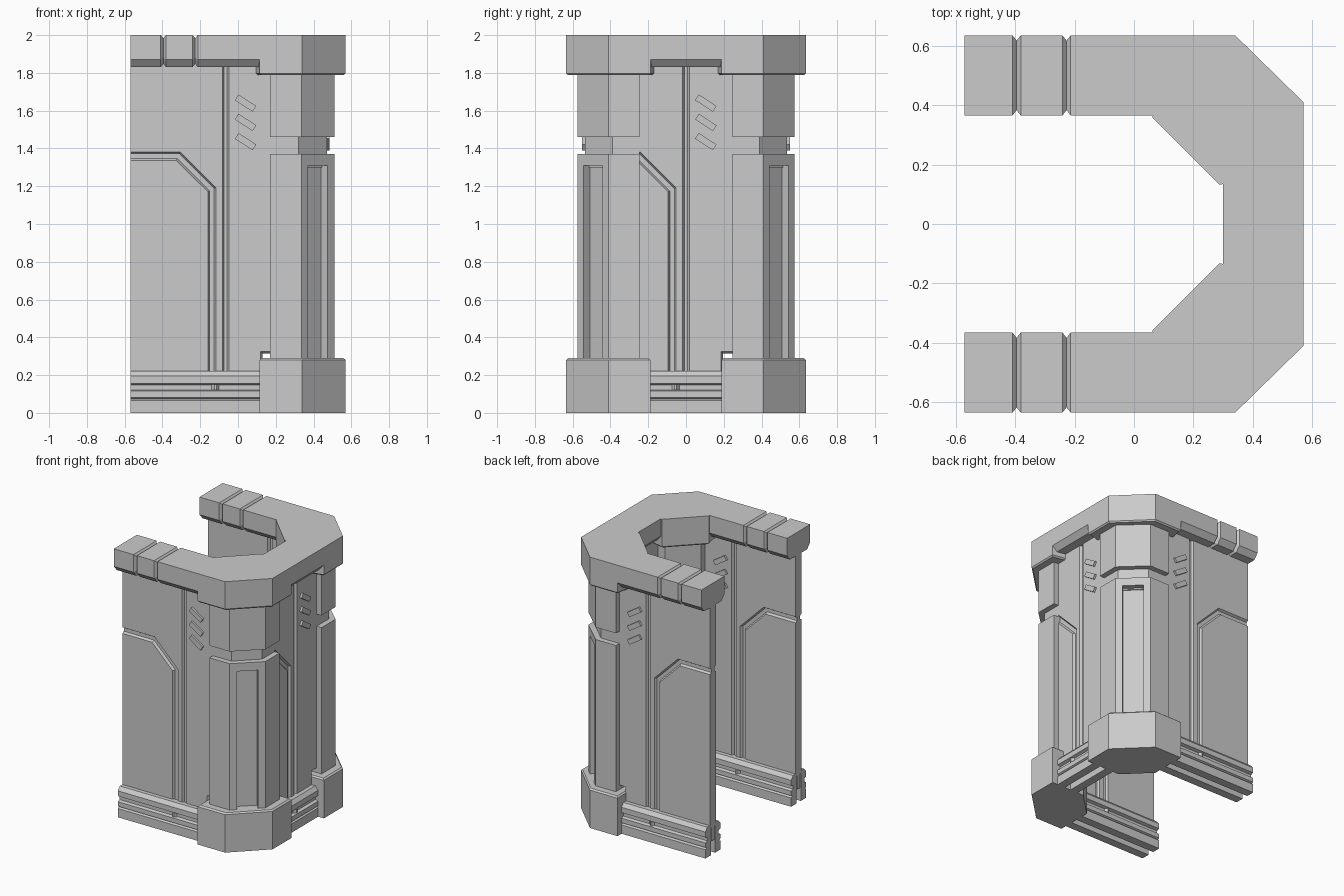
import bpy, bmesh, math
from mathutils import Vector

if "Cube" in bpy.data.objects:
    bpy.data.objects.remove(bpy.data.objects["Cube"])


def loft(name, rings):
    """Closed solid through rings of equal point count, with end caps."""
    bm = bmesh.new()
    vs = [[bm.verts.new(p) for p in r] for r in rings]
    n = len(vs[0])
    bm.faces.new(vs[0])
    bm.faces.new(vs[-1])
    for a, b in zip(vs, vs[1:]):
        for i in range(n):
            j = (i + 1) % n
            bm.faces.new((a[i], a[j], b[j], b[i]))
    bmesh.ops.recalc_face_normals(bm, faces=bm.faces)
    me = bpy.data.meshes.new(name)
    bm.to_mesh(me)
    bm.free()
    ob = bpy.data.objects.new(name, me)
    bpy.context.collection.objects.link(ob)
    return ob


def inset(pts, d, keep):
    """Mitred inset of a counter-clockwise outline; points at u == keep stay on that line."""
    out = []
    for i, p in enumerate(pts):
        p = Vector(p)
        e1 = (p - Vector(pts[i - 1])).normalized()
        e2 = (Vector(pts[(i + 1) % len(pts)]) - p).normalized()
        n1, n2 = Vector((-e1.y, e1.x)), Vector((-e2.y, e2.x))
        q = p + (n1 + n2) * (d / (1 + n1.dot(n2)))
        if abs(p.x - keep) < 1e-6:
            q.x = keep
        out.append(tuple(q))
    return out


def offset_hex(pts, d):
    c = sum((Vector(p) for p in pts), Vector((0, 0))) / len(pts)
    return [tuple(c + (Vector(p) - c) * (1 - d)) for p in pts]


CORE, FACE = 0.018, 0.035      # half thickness at groove bottom / at face


def wall(name, place, u0, u1, joints):
    """One wall, described by u (along), n (off the centre plane) and z."""
    # core slab, notched above the corner base
    outline = [(u0, .1), (.195, .1), (.195, .315), (.33, .315), (.33, 1.86), (u0, 1.86)]
    loft(name + "_core", [[place(u, n, z) for u, z in outline] for n in (-CORE, CORE)])
    k = max(u0, -.505)
    plates = {
        "lower_panel": [(u0, .2), (-.085, .2), (-.085, 1.175), (-.258, 1.347), (u0, 1.347)],
        "upper_plate": [(u0, 1.372), (-.246, 1.372), (-.062, 1.188), (-.062, .2),
                        (-.008, .2), (-.008, 1.86), (u0, 1.86)],
        "side_plate": [(.008, .2), (.195, .2), (.195, .315), (.33, .315), (.33, 1.86), (.008, 1.86)],
    }
    # end wall hides the start of its panel behind the corner pillar
    rail = [(.025, 0), (.088, 0), (.088, .065), (.072, .073), (.088, .081), (.088, .115),
            (.066, .122), (.066, .148), (.088, .156), (.088, .195), (.065, .222), (.025, .222)]
    for side, s in (("outer", 1), ("inner", -1)):
        for pname, pts in plates.items():
            loft(f"{name}_{side}_{pname}",
                 [[place(u, s * CORE * .5, z) for u, z in pts],
                  [place(u, s * CORE, z) for u, z in pts],
                  [place(u, s * FACE, z) for u, z in inset(pts, .01, k)]])
        # slanted raised vents
        a = math.radians(-33)
        for i in range(3):
            quad = []
            for dx, dz in ((-.056, -.018), (.056, -.018), (.056, .018), (-.056, .018)):
                quad.append((.105 + dx * math.cos(a) - dz * math.sin(a),
                             1.64 - .102 * i + dx * math.sin(a) + dz * math.cos(a)))
            loft(f"{name}_{side}_vent", [[place(u, s * n, z) for u, z in quad] for n in (.03, .05)])
        # skirting rail and its small clip
        r0 = max(u0, -.505) if joints else -.22
        loft(f"{name}_{side}_rail", [[place(u, s * n, z) for n, z in rail] for u in (r0, .21)])
        loft(f"{name}_{side}_rail_clip",
             [[place(u, s * n, z) for n, z in ((.06, .12), (w, .12), (w, .15), (.06, .15))]
              for u, w in ((-.075, .066), (-.06, .085), (-.05, .085), (-.035, .066))])
    # top beam with chamfered underside and V joints
    beam = [(-.135, 2), (-.135, 1.87), (-.1, 1.83), (.1, 1.83), (.135, 1.87), (.135, 2)]
    stations = [(u0 if joints else -.21, 0)]
    for g in joints:
        stations += [(g - .014, 0), (g, .018), (g + .014, 0)]
    stations.append((.21, 0))
    loft(name + "_top_beam",
         [[place(u, n * (1 - d / .135), 1.92 + (z - 1.92) * (1 - d / .09)) for n, z in beam]
          for u, d in stations])


wall("front_wall", lambda u, n, z: (u - .065, -.5 - n, z), -.505, .3, (-.33, -.162))
wall("back_wall", lambda u, n, z: (u - .065, .5 + n, z), -.505, .3, (-.33, -.162))
wall("end_wall", lambda u, n, z: (.435 + n, u, z), -.33, .3, ())

# corner plans, drawn for the front corner and mirrored in y
CAP = [(.115, -.635), (.34, -.635), (.57, -.41), (.57, -.188), (.287, -.132), (.062, -.357)]
BASE = [(.115, -.635), (.34, -.635), (.57, -.41), (.57, -.188), (.295, -.188), (.115, -.365)]
PILLAR = [(.17, -.575), (.335, -.575), (.51, -.41), (.51, -.245), (.345, -.245), (.17, -.42)]
NECK = [(.17, -.535), (.32, -.535), (.47, -.39), (.47, -.245), (.4, -.245), (.4, -.355),
        (.29, -.465), (.17, -.465)]
SLOT = [(.37, -.542), (.335, -.507), (.44, -.408), (.475, -.443)]


def corner(side, s):
    def solid(name, *levels):
        loft(f"{side}_{name}", [[(x, s * y, z) for x, y in pts] for pts, z in levels])
    solid("corner_base", (BASE, 0), (BASE, .28), (offset_hex(BASE, .05), .29))
    slotted = PILLAR[:2] + SLOT + PILLAR[2:]
    solid("pillar_shaft", (slotted, .28), (slotted, 1.31))
    solid("pillar_shaft_top", (PILLAR, 1.31), (PILLAR, 1.37))
    solid("pillar_neck", (NECK, 1.3), (NECK, 1.5))
    solid("pillar_head", (PILLAR, 1.46), (PILLAR, 1.85))
    solid("corner_cap", (offset_hex(CAP, .04), 1.788), (CAP, 1.798), (CAP, 2))


corner("front", 1)
corner("back", -1)
